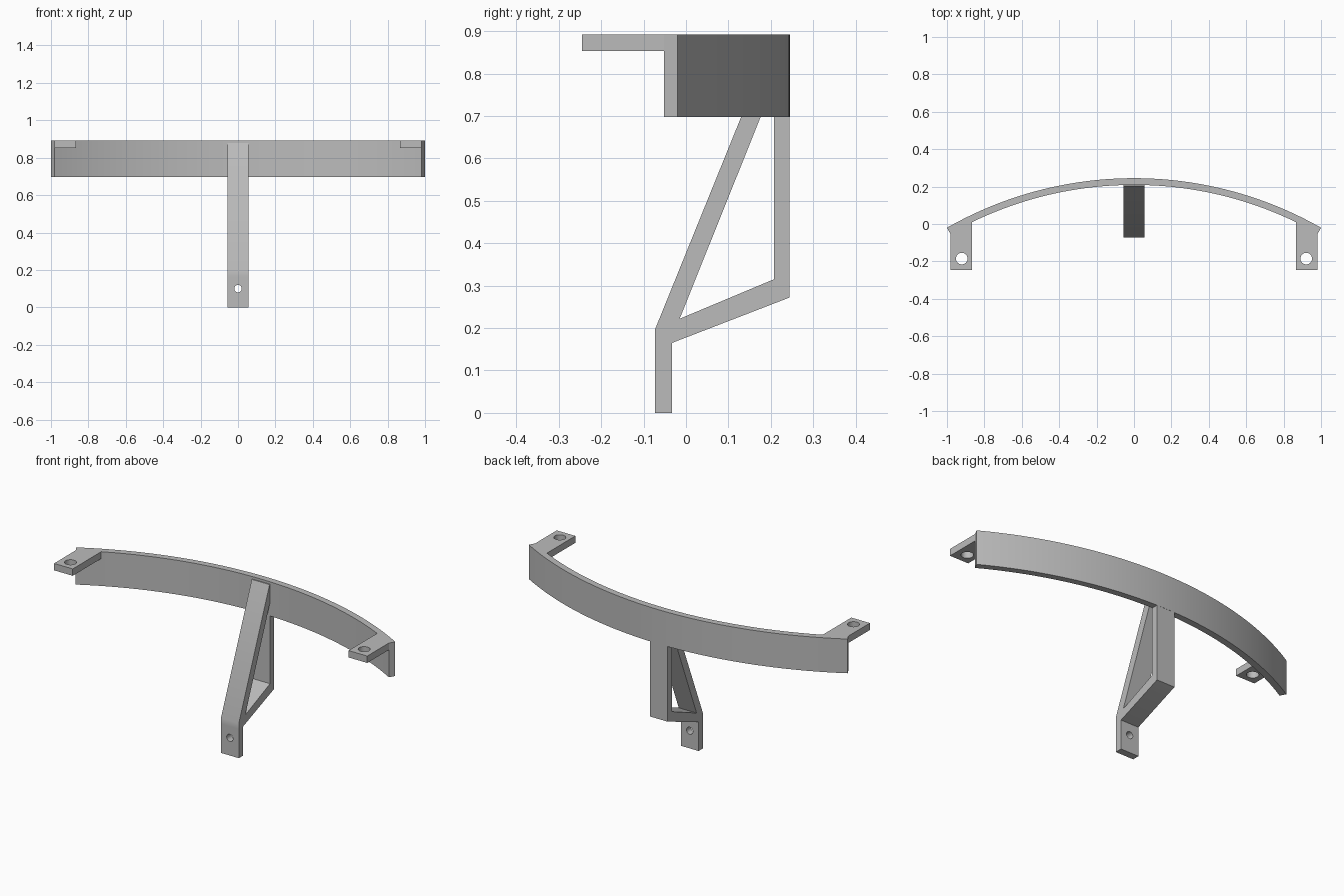
import bpy, bmesh, math
from mathutils import Vector

if "Cube" in bpy.data.objects:
    bpy.data.objects.remove(bpy.data.objects["Cube"])

X, Y, Z = Vector((1, 0, 0)), Vector((0, 1, 0)), Vector((0, 0, 1))
grey = bpy.data.materials.new("mid grey")
grey.diffuse_color = (0.5, 0.5, 0.5, 1)
grey.use_nodes = True
grey.node_tree.nodes["Principled BSDF"].inputs["Base Color"].default_value = grey.diffuse_color


def circle(cu, cv, r, n=32):
    return [(cu + r * math.cos(2 * math.pi * i / n),
             cv + r * math.sin(2 * math.pi * i / n)) for i in range(n)]


def prism(name, loops, u, v, w, start, end):
    """Extrude a flat outline (first loop) with holes (other loops) along w."""
    bm = bmesh.new()
    edges = []
    for loop in loops:
        vs = [bm.verts.new(u * a + v * b + w * start) for a, b in loop]
        edges += [bm.edges.new((vs[i - 1], vs[i])) for i in range(len(vs))]
    bmesh.ops.triangle_fill(bm, edges=edges, use_beauty=True, use_dissolve=False)
    ext = bmesh.ops.extrude_face_region(bm, geom=bm.faces[:], use_keep_orig=True)
    moved = [g for g in ext["geom"] if isinstance(g, bmesh.types.BMVert)]
    bmesh.ops.translate(bm, verts=moved, vec=w * (end - start))
    bmesh.ops.recalc_face_normals(bm, faces=bm.faces[:])
    mesh = bpy.data.meshes.new(name)
    bm.to_mesh(mesh)
    bm.free()
    mesh.materials.append(grey)
    obj = bpy.data.objects.new(name, mesh)
    bpy.context.collection.objects.link(obj)
    bpy.ops.object.select_all(action='DESELECT')
    obj.select_set(True)
    bpy.context.view_layer.objects.active = obj
    bpy.ops.object.shade_smooth_by_angle(angle=math.radians(30))
    return obj


# Curved band
R, CY, THICK, TOP = 2.019, -1.774, 0.036, 0.892
half = math.asin(1 / R)
N = 64
angles = [-half + 2 * half * i / N for i in range(N + 1)]
outer = [(R * math.sin(a), CY + R * math.cos(a)) for a in angles]
inner = [((R - THICK) * math.sin(a), CY + (R - THICK) * math.cos(a)) for a in angles]
prism("curved_band", [outer + inner[::-1]], X, Y, Z, 0.698, TOP)

# Mounting tabs with screw holes at both ends
for side, s in (("left", -1), ("right", 1)):
    tab = [(0.865 * s, -0.245), (0.982 * s, -0.245), (0.982 * s, -0.03), (0.865 * s, 0.03)]
    prism(side + "_tab", [tab, circle(0.921 * s, -0.185, 0.031)], X, Y, Z, 0.853, TOP)

# Triangular bracket: diagonal strut, back post and lower strut
outline = [(-0.073, 0.165), (-0.073, 0.197), (0.203, 0.878), (0.225, 0.878),
           (0.225, 0.71), (0.244, 0.71), (0.244, 0.272), (-0.033, 0.165)]
opening = [(-0.015, 0.222), (0.207, 0.315), (0.207, 0.775)]
prism("bracket", [outline, opening], Y, Z, X, -0.056, 0.056)

# Foot with a screw hole
foot = [(-0.056, 0), (0.056, 0), (0.056, 0.165), (-0.056, 0.165)]
prism("foot", [foot, circle(0, 0.1, 0.02)], X, Z, Y, -0.073, -0.033)
